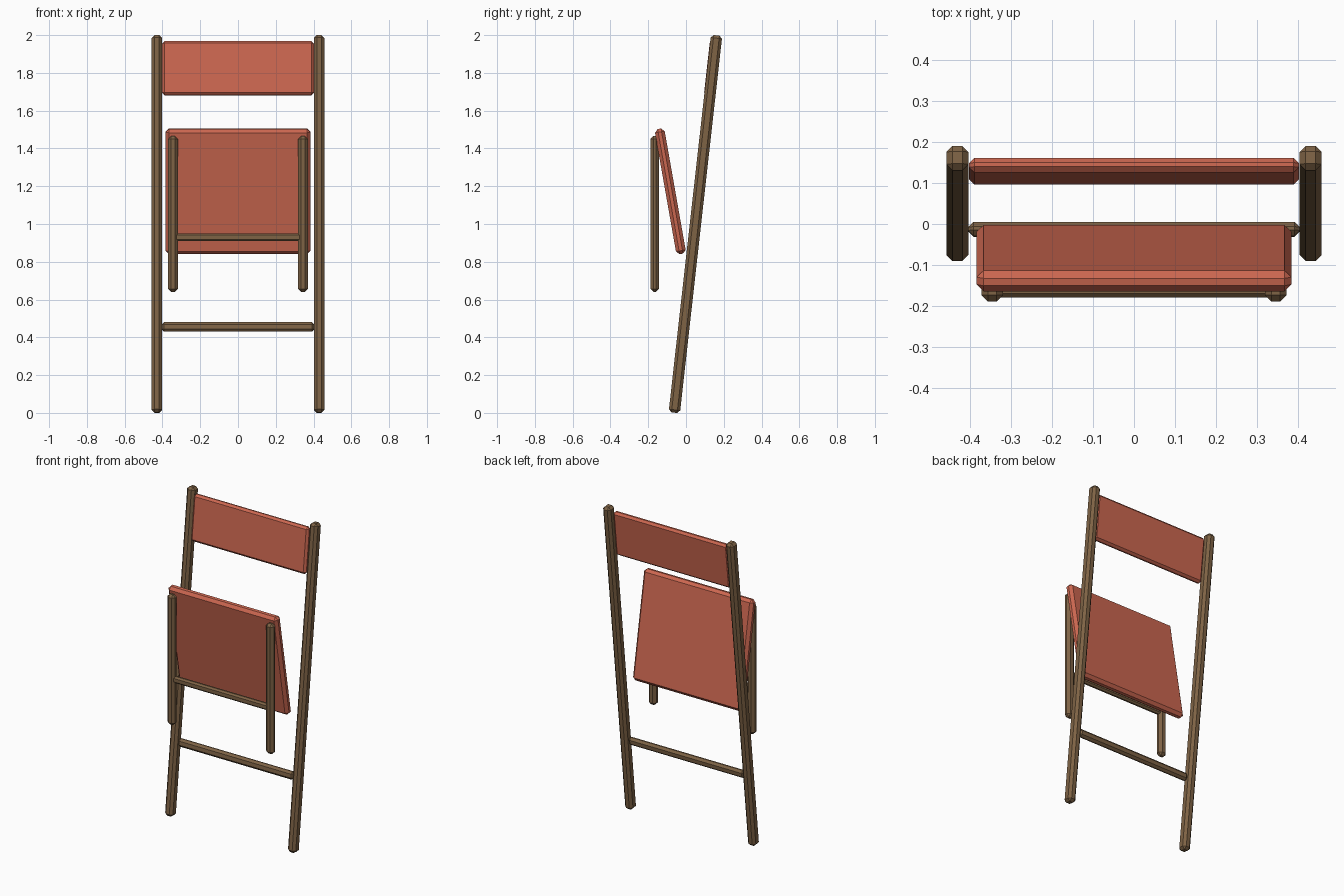
import bpy, math

if "Cube" in bpy.data.objects:
    bpy.data.objects.remove(bpy.data.objects["Cube"])


def material(name, color):
    m = bpy.data.materials.new(name)
    m.diffuse_color = (*color, 1)
    m.use_nodes = True
    m.node_tree.nodes["Principled BSDF"].inputs["Base Color"].default_value = m.diffuse_color
    return m


WOOD = material("brown wood", (0.21, 0.125, 0.06))
RED = material("coral red", (0.60, 0.135, 0.08))
LEAN = math.radians(-6.4)   # backward lean of the long frame
FOLD = math.radians(10)     # tilt of the folded seat


def bar(name, center, size, bevel, mat, tilt=0):
    """Chamfered box, tilted about the x axis."""
    bpy.ops.mesh.primitive_cube_add(size=1, location=center, rotation=(tilt, 0, 0))
    ob = bpy.context.object
    ob.name = name
    ob.scale = size
    bpy.ops.object.transform_apply(location=False, rotation=False, scale=True)
    mod = ob.modifiers.new("chamfer", 'BEVEL')
    mod.width = bevel
    mod.segments = 1
    ob.data.materials.append(mat)
    return ob


def on_frame(z, offset=0):
    """Point on the centre line of the leaning frame."""
    return (0, 0.05 - (z - 1) * math.tan(LEAN) + offset, z)


# Long leaning legs and short front legs, mirrored
for side, s in (("left", -1), ("right", 1)):
    bar(side + "_long_leg", (s * 0.43, 0.05, 1.0), (0.054, 0.06, 2.01), 0.015, WOOD, LEAN)
    bar(side + "_front_leg", (s * 0.345, -0.166, 1.053), (0.053, 0.046, 0.824), 0.016, WOOD)

# Backrest panel and lower rung between the long legs
bar("backrest", on_frame(1.825, -0.014), (0.804, 0.036, 0.288), 0.013, RED, LEAN)
bar("rear_rung", on_frame(0.455, -0.002), (0.808, 0.034, 0.05), 0.013, WOOD, LEAN)

# Rung between the front legs
bar("front_rung", (0, -0.164, 0.93), (0.67, 0.03, 0.042), 0.01, WOOD)

# Folded seat panel
bar("seat", (0, -0.083, 1.173), (0.766, 0.052, 0.672), 0.017, RED, FOLD)
